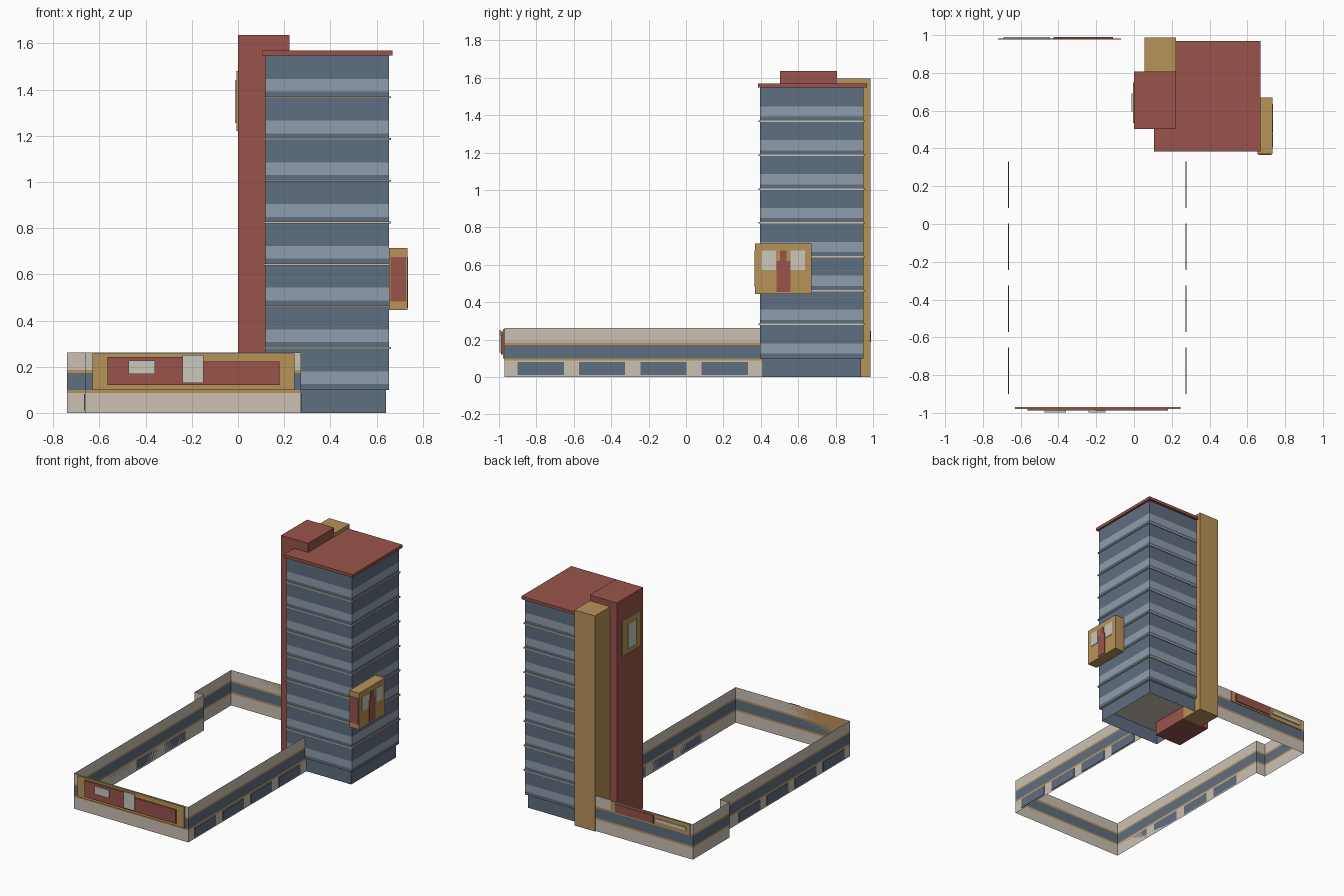
import bpy
import bmesh

if "Cube" in bpy.data.objects:
    bpy.data.objects.remove(bpy.data.objects["Cube"], do_unlink=True)


def linear(c):
    c /= 255
    return c / 12.92 if c <= 0.04045 else ((c + 0.055) / 1.055) ** 2.4


def material(name, *rgb):
    col = [linear(c) for c in rgb] + [1]
    m = bpy.data.materials.new(name)
    m.use_nodes = True
    m.diffuse_color = col
    m.node_tree.nodes["Principled BSDF"].inputs["Base Color"].default_value = col
    return m


RED = material("brick_red", 152, 84, 74)
GOLD = material("ochre", 184, 147, 89)
BLUE = material("slate_blue", 95, 110, 128)
LIGHT = material("light_blue", 143, 158, 172)
BEIGE = material("beige", 203, 193, 179)
PALE = material("pale_panel", 203, 199, 187)


def finish(bm, name, mats):
    me = bpy.data.meshes.new(name)
    bm.to_mesh(me)
    bm.free()
    for m in mats:
        me.materials.append(m)
    ob = bpy.data.objects.new(name, me)
    bpy.context.collection.objects.link(ob)
    return ob


def box(name, mat, x, y, z):
    """Box given by its (low, high) range on each axis."""
    bm = bmesh.new()
    bmesh.ops.create_cube(bm, size=1)
    for v in bm.verts:
        v.co = [r[0] + (c + 0.5) * (r[1] - r[0]) for c, r in zip(v.co, (x, y, z))]
    return finish(bm, name, [mat])


def banded_wall(name, path, bands, start, closed=False, floor=None):
    """Thin wall along a plan path, stacked from (top height, material) bands."""
    mats = list(dict.fromkeys([m for _, m in bands] + ([floor] if floor else [])))
    bm = bmesh.new()
    low = first = [bm.verts.new((x, y, start)) for x, y in path]
    n = len(path)
    for top, mat in bands:
        high = [bm.verts.new((x, y, top)) for x, y in path]
        for i in range(n if closed else n - 1):
            j = (i + 1) % n
            f = bm.faces.new((low[i], low[j], high[j], high[i]))
            f.material_index = mats.index(mat)
        low = high
    if floor:
        bm.faces.new(first[::-1]).material_index = mats.index(floor)
    return finish(bm, name, mats)


def rect(x0, x1, y0, y1):
    return [(x0, y0), (x1, y0), (x1, y1), (x0, y1)]


# Tower: eight storeys, each with a light window band, over a recessed open base
BASE, STOREY, FLOORS = 0.1, 0.181, 8
bands = []
for i in range(FLOORS):
    z = BASE + i * STOREY
    bands += [(z + 0.025, BLUE), (z + 0.08, LIGHT), (z + STOREY, BLUE)]
    if i:
        box(f"floor_ledge_{i}", BEIGE, (0.113, 0.662), (0.388, 0.957), (z - 0.004, z + 0.004))
banded_wall("tower_body", rect(0.12, 0.655, 0.395, 0.95), bands, BASE, True, BEIGE)
banded_wall("tower_base", rect(0.135, 0.64, 0.41, 0.935), [(BASE, BLUE)], 0, True)
box("roof_slab", RED, (0.107, 0.67), (0.385, 0.968), (1.548, 1.57))

# Service shafts
box("lift_shaft", RED, (0, 0.222), (0.503, 0.808), (0, 1.637))
box("stair_shaft", GOLD, (0.055, 0.222), (0.808, 0.987), (0, 1.595))
box("shaft_sign", GOLD, (-0.006, 0), (0.535, 0.75), (1.22, 1.48))
box("shaft_sign_panel", PALE, (-0.012, -0.006), (0.595, 0.69), (1.255, 1.44))

# Projecting box on the tower's side
box("bay_box", GOLD, (0.655, 0.733), (0.37, 0.67), (0.445, 0.715))
box("bay_front_panel", RED, (0.66, 0.728), (0.366, 0.37), (0.482, 0.675))
SIDE = (0.733, 0.737)
for side, y in (("front", 0.405), ("back", 0.56)):
    box(f"bay_{side}_window", PALE, SIDE, (y, y + 0.075), (0.573, 0.675))
box("bay_emblem_body", RED, SIDE, (0.483, 0.558), (0.455, 0.62))
box("bay_emblem_top", RED, SIDE, (0.503, 0.538), (0.62, 0.675))

# Podium: thin perimeter wall with a stripe between two ochre lines
outline = [(0.055, 0.977), (-0.74, 0.977), (-0.74, 0.55), (-0.662, 0.55),
           (-0.662, -0.97), (0.273, -0.97), (0.273, 0.41)]
banded_wall("podium_wall", outline,
            [(0.087, BEIGE), (0.1, GOLD), (0.172, BLUE), (0.185, GOLD), (0.262, BEIGE)], 0)

# Podium windows on both long sides
for i in range(4):
    y = -0.9 + i * 0.328
    for side, x in (("left", 0.273), ("right", -0.667)):
        box(f"podium_{side}_window_{i + 1}", BLUE, (x, x + 0.005), (y, y + 0.247), (0.01, 0.081))

# Front mural, layered plates
LAYER1, LAYER2, LAYER3 = (-0.979, -0.97), (-0.988, -0.979), (-0.997, -0.988)
box("mural_board", GOLD, (-0.63, 0.245), LAYER1, (0.1, 0.257))
box("mural_right_panel", RED, (-0.565, -0.2), LAYER2, (0.12, 0.243))
box("mural_left_panel", RED, (-0.2, 0.18), LAYER2, (0.12, 0.222))
box("mural_centre_panel", PALE, (-0.24, -0.15), LAYER3, (0.13, 0.25))
box("mural_inset", PALE, (-0.475, -0.36), LAYER3, (0.168, 0.226))

# Back sign, layered plates
box("back_board", GOLD, (-0.72, -0.07), (0.977, 0.983), (0.175, 0.257))
box("back_red_panel", RED, (-0.425, -0.11), (0.983, 0.99), (0.187, 0.247))
box("back_pale_strip", PALE, (-0.69, -0.445), (0.983, 0.99), (0.207, 0.229))
